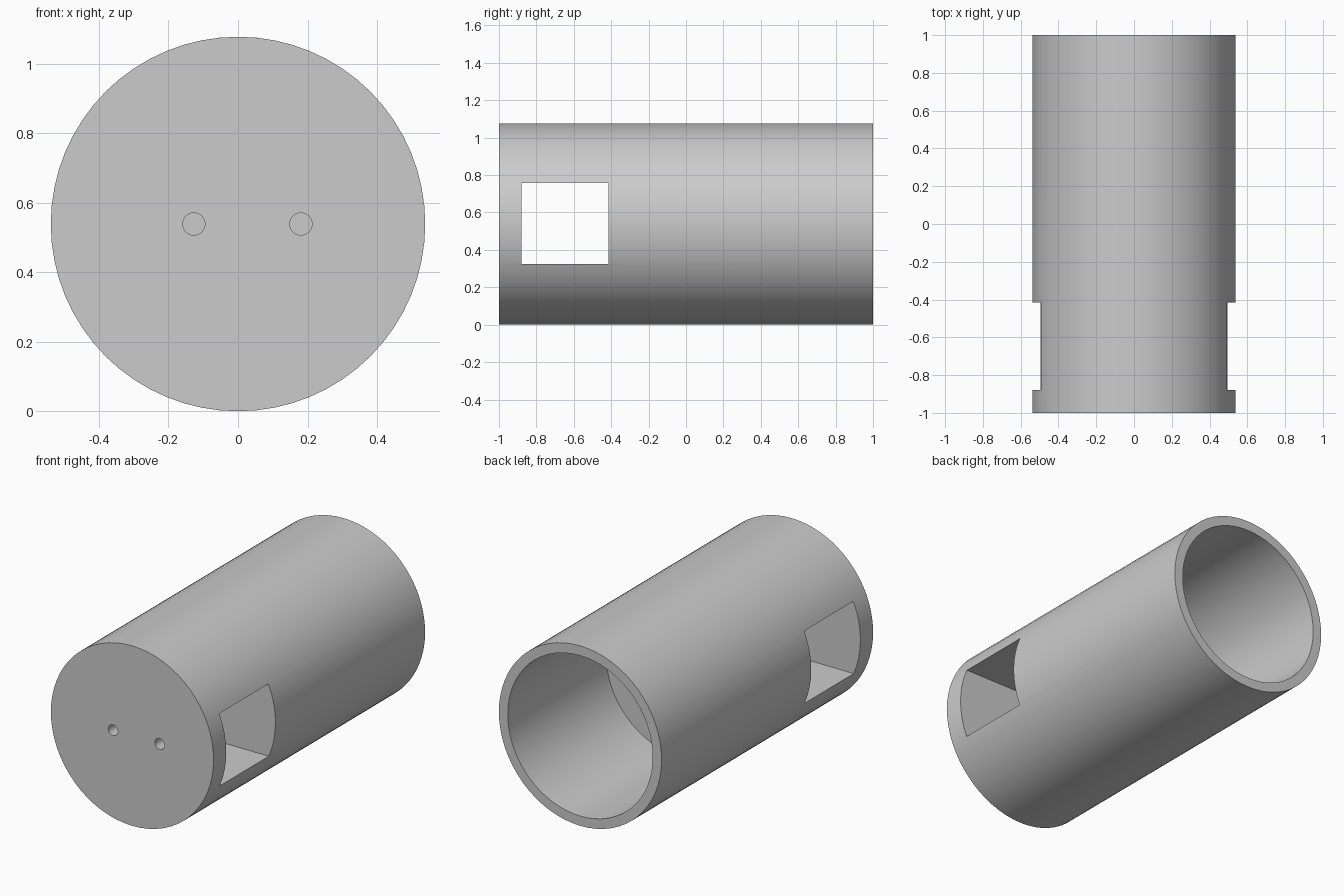
import bpy
import math

cube = bpy.data.objects.get("Cube")
if cube:
    bpy.data.objects.remove(cube, do_unlink=True)

RADIUS = 0.5385

# Single grey colour
grey = bpy.data.materials.new("plain grey")
grey.use_nodes = True
colour = (0.6, 0.6, 0.6, 1)
grey.diffuse_color = colour
grey.node_tree.nodes["Principled BSDF"].inputs["Base Color"].default_value = colour


def rod(name, radius, y0, y1, x=0, sides=48):
    """Cylinder lying along y, at the height of the tube's axis."""
    bpy.ops.mesh.primitive_cylinder_add(
        vertices=sides, radius=radius, depth=y1 - y0,
        location=(x, (y0 + y1) / 2, RADIUS), rotation=(math.pi / 2, 0, 0))
    obj = bpy.context.object
    obj.name = name
    obj.data.materials.append(grey)
    return obj


def block(name, low, high):
    """Box between two corners."""
    bpy.ops.mesh.primitive_cube_add(
        size=1, location=[(a + b) / 2 for a, b in zip(low, high)])
    obj = bpy.context.object
    obj.name = name
    obj.scale = [b - a for a, b in zip(low, high)]
    obj.data.materials.append(grey)
    return obj


# Solid body, closed at the front
body = rod("tube_body", RADIUS, -1, 1, sides=64)

# Rear bore, cross slot and two small front holes
cutters = [
    rod("bore_cutter", 0.48, 0.07, 1.2, sides=64),
    block("slot_cutter", (-0.8, -0.88, 0.325), (0.8, -0.415, 0.757)),
    rod("right_hole_cutter", 0.032, -1.1, -0.8, x=-0.127, sides=32),
    rod("left_hole_cutter", 0.032, -1.1, -0.8, x=0.181, sides=32),
]

for cutter in cutters:
    cutter.hide_render = True
    mod = body.modifiers.new(cutter.name, "BOOLEAN")
    mod.operation = "DIFFERENCE"
    mod.solver = "EXACT"
    mod.object = cutter

# Apply the cuts and discard the cutters
bpy.ops.object.select_all(action="DESELECT")
body.select_set(True)
bpy.context.view_layer.objects.active = body
for cutter in cutters:
    bpy.ops.object.modifier_apply(modifier=cutter.name)
for cutter in cutters:
    bpy.data.objects.remove(cutter, do_unlink=True)

# Round walls smooth, rims crisp
bpy.ops.object.shade_smooth_by_angle(angle=math.radians(30))
